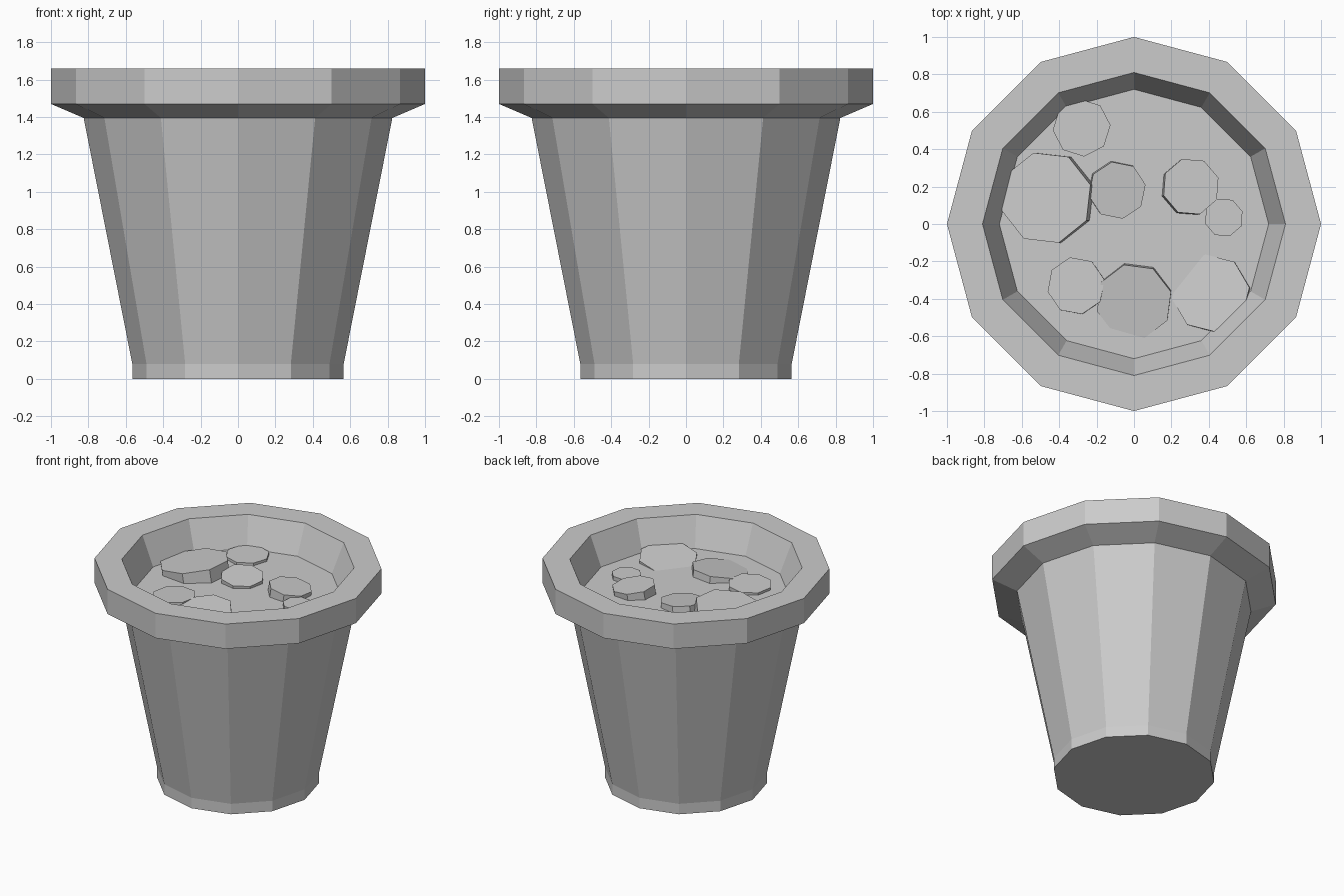
import bpy, bmesh
from math import sin, cos, pi, radians
from mathutils import Matrix, Vector

cube = bpy.data.objects.get("Cube")
if cube:
    bpy.data.objects.remove(cube, do_unlink=True)

SIDES = 12
SOIL_Z = 1.44
SOIL_R = 0.72

clay = bpy.data.materials.new("plain_grey")
clay.use_nodes = True
clay.diffuse_color = (0.6, 0.6, 0.6, 1)
clay.node_tree.nodes["Principled BSDF"].inputs["Base Color"].default_value = (0.6, 0.6, 0.6, 1)


def finish(bm, name):
    """Turn a bmesh into a flat-shaded object."""
    mesh = bpy.data.meshes.new(name)
    bm.to_mesh(mesh)
    bm.free()
    mesh.materials.append(clay)
    obj = bpy.data.objects.new(name, mesh)
    bpy.context.collection.objects.link(obj)
    return obj


def ring(bm, radius, z):
    return [bm.verts.new((radius * cos(2 * pi * i / SIDES),
                          radius * sin(2 * pi * i / SIDES), z))
            for i in range(SIDES)]


# Pot: faceted walls from the foot, over the rim and down to the soil
profile = [(0.565, 0), (0.565, 0.08), (0.825, 1.395), (1, 1.47),
           (1, 1.66), (0.81, 1.66), (SOIL_R, SOIL_Z)]
bm = bmesh.new()
rings = [ring(bm, r, z) for r, z in profile]
for low, high in zip(rings, rings[1:]):
    for i in range(SIDES):
        j = (i + 1) % SIDES
        bm.faces.new((low[i], low[j], high[j], high[i]))
bm.faces.new(rings[0][::-1])
finish(bm, "pot")

# Soil surface
bm = bmesh.new()
bm.faces.new(ring(bm, SOIL_R, SOIL_Z))
finish(bm, "soil")

# Pebbles: x, y, top height, radius, turn in degrees, lean in x and y
pebbles = [
    (-0.28, 0.515, 1.46, 0.155, 5, 0, 0),
    (-0.47, 0.14, 1.50, 0.25, 16, -0.17, 0),
    (-0.09, 0.18, 1.475, 0.155, 11, 0.08, -0.08),
    (0.305, 0.20, 1.49, 0.155, 18, 0.12, 0.06),
    (0.48, 0.035, 1.47, 0.105, 18, 0, 0),
    (0.41, -0.37, 1.46, 0.21, 8, -0.10, 0.08),
    (0.0, -0.415, 1.465, 0.205, 15, -0.04, -0.14),
    (-0.31, -0.33, 1.465, 0.155, 12, -0.04, 0.02),
]
DEPTH = 0.12
for n, (x, y, z, r, turn, lean_x, lean_y) in enumerate(pebbles, 1):
    tilt = Vector((lean_x, lean_y, 1)).normalized()
    rotation = Vector((0, 0, 1)).rotation_difference(tilt).to_matrix().to_4x4()
    place = (Matrix.Translation((x, y, z)) @ rotation
             @ Matrix.Rotation(radians(turn), 4, "Z")
             @ Matrix.Translation((0, 0, -DEPTH / 2)))
    bm = bmesh.new()
    bmesh.ops.create_cone(bm, cap_ends=True, segments=8, radius1=r, radius2=r,
                          depth=DEPTH)
    # Start the octagon with a corner on the x axis
    corner = bm.verts[:][0].co
    angle = Vector((1, 0)).angle_signed(corner.xy)
    bmesh.ops.transform(bm, matrix=place @ Matrix.Rotation(angle, 4, "Z"), verts=bm.verts)
    finish(bm, f"pebble_{n}")
